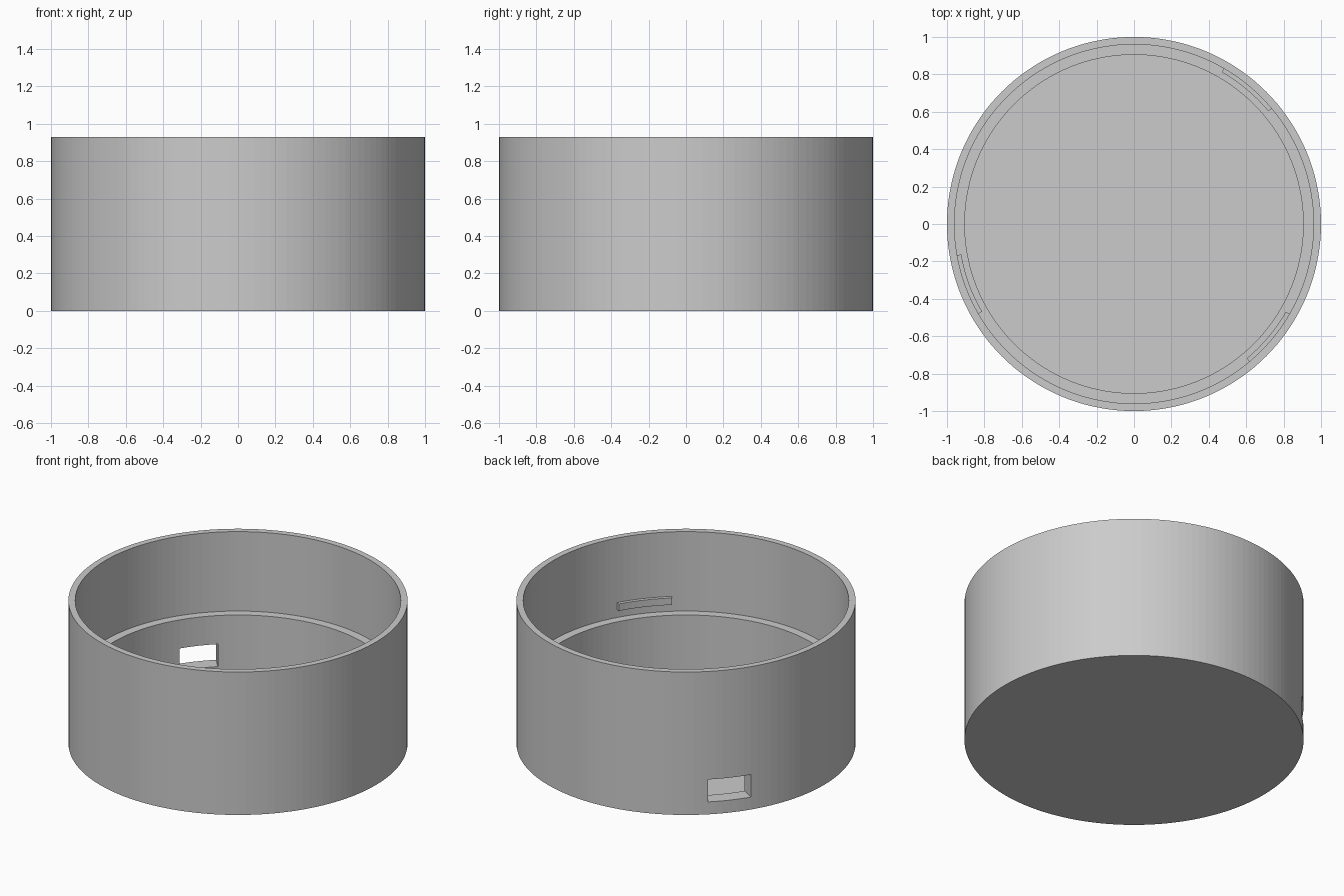
import bpy, bmesh
from math import radians, degrees, sin, cos, atan2
from mathutils import Vector

if "Cube" in bpy.data.objects:
    bpy.data.objects.remove(bpy.data.objects["Cube"], do_unlink=True)

SEGMENTS = 144
STEP = 360 / SEGMENTS
R_OUT, R_RIM, R_CAVITY = 1.0, 0.96, 0.905
HEIGHT, LEDGE, FLOOR = 0.93, 0.413, 0.045
WIN_LOW, WIN_HIGH = 0.081, 0.227
WIN_START, WIN_END = 132.5, 147.5

grey = bpy.data.materials.new("plain grey")
grey.use_nodes = True
grey.diffuse_color = (0.6, 0.6, 0.6, 1)
grey.node_tree.nodes["Principled BSDF"].inputs["Base Color"].default_value = (0.6, 0.6, 0.6, 1)


def finish(name, bm):
    bmesh.ops.recalc_face_normals(bm, faces=bm.faces)
    mesh = bpy.data.meshes.new(name)
    bm.to_mesh(mesh)
    bm.free()
    mesh.materials.append(grey)
    obj = bpy.data.objects.new(name, mesh)
    bpy.context.collection.objects.link(obj)
    return obj


def polar(r, angle, z):
    return Vector((r * cos(radians(angle)), r * sin(radians(angle)), z))


# Round container: a stepped wall profile revolved into rings, with flat discs
profile = [(R_OUT, 0), (R_OUT, WIN_LOW), (R_OUT, WIN_HIGH), (R_OUT, HEIGHT),
           (R_RIM, HEIGHT), (R_RIM, LEDGE), (R_CAVITY, LEDGE),
           (R_CAVITY, WIN_HIGH), (R_CAVITY, WIN_LOW), (R_CAVITY, FLOOR)]
bm = bmesh.new()
rings = [[bm.verts.new(polar(r, i * STEP, z)) for i in range(SEGMENTS)] for r, z in profile]
for low, high in zip(rings, rings[1:]):
    for i in range(SEGMENTS):
        j = (i + 1) % SEGMENTS
        bm.faces.new((low[i], low[j], high[j], high[i]))
bm.faces.new(rings[0])
bm.faces.new(rings[-1])
bmesh.ops.recalc_face_normals(bm, faces=bm.faces)


# Window: remove the wall faces inside the opening and join the two holes
def in_window(face):
    c = face.calc_center_median()
    angle = degrees(atan2(c.y, c.x))
    return (WIN_START < angle < WIN_END and WIN_LOW < c.z < WIN_HIGH
            and c.xy.length > R_CAVITY * 0.9)


bmesh.ops.delete(bm, geom=[f for f in bm.faces if in_window(f)], context="FACES")
bmesh.ops.bridge_loops(bm, edges=[e for e in bm.edges if e.is_boundary])
finish("round_container", bm)


# Retaining tabs: short curved ribs inside the upper wall
def curved_rib(name, start, end, r_in, r_out, z_low, z_high):
    bm = bmesh.new()
    count = round((end - start) / STEP)
    sections = []
    for i in range(count + 1):
        angle = start + i * STEP
        corners = [(r_in, z_low), (r_out, z_low), (r_out, z_high), (r_in, z_high)]
        sections.append([bm.verts.new(polar(r, angle, z)) for r, z in corners])
    for a, b in zip(sections, sections[1:]):
        for k in range(4):
            n = (k + 1) % 4
            bm.faces.new((a[k], a[n], b[n], b[k]))
    bm.faces.new(sections[0])
    bm.faces.new(sections[-1])
    return finish(name, bm)


for name, start in (("back_left_tab", 40), ("right_tab", 190), ("front_left_tab", 310)):
    curved_rib(name, start, start + 20, 0.938, R_RIM + 0.01, 0.465, 0.51)
